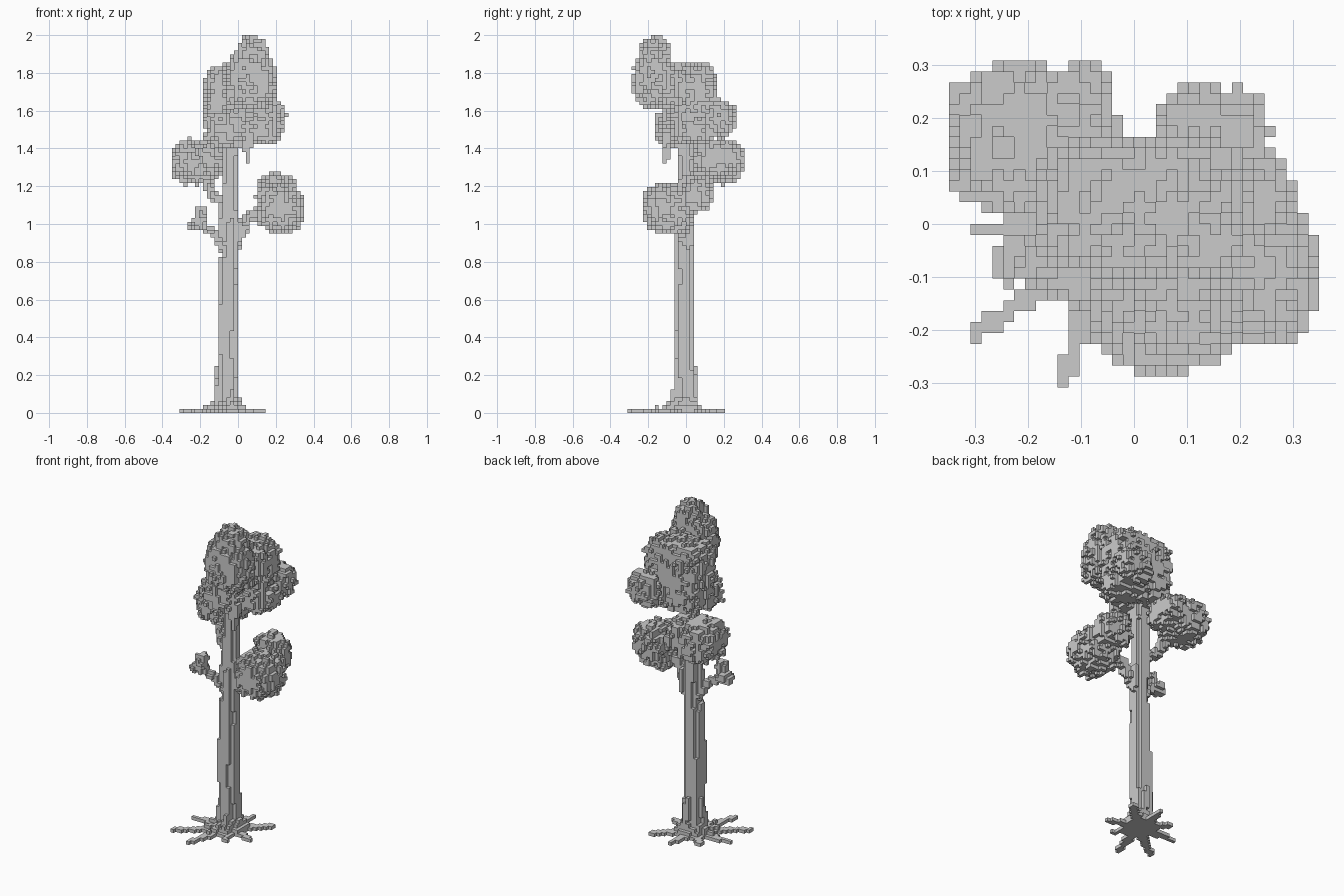
import bpy
import bmesh
import random
from mathutils import Vector, noise

random.seed(4)
V = 2 / 97                      # edge of one cube

cube = bpy.data.objects.get("Cube")
if cube:
    bpy.data.objects.remove(cube, do_unlink=True)

grey = bpy.data.materials.new("plain grey")
grey.use_nodes = True
COLOUR = (0.6, 0.6, 0.6, 1)
grey.diffuse_color = COLOUR
grey.node_tree.nodes["Principled BSDF"].inputs["Base Color"].default_value = COLOUR

SIDES = {
    (1, 0, 0): ((1, 0, 0), (1, 1, 0), (1, 1, 1), (1, 0, 1)),
    (-1, 0, 0): ((0, 0, 0), (0, 0, 1), (0, 1, 1), (0, 1, 0)),
    (0, 1, 0): ((0, 1, 0), (0, 1, 1), (1, 1, 1), (1, 1, 0)),
    (0, -1, 0): ((0, 0, 0), (1, 0, 0), (1, 0, 1), (0, 0, 1)),
    (0, 0, 1): ((0, 0, 1), (1, 0, 1), (1, 1, 1), (0, 1, 1)),
    (0, 0, -1): ((0, 0, 0), (0, 1, 0), (1, 1, 0), (1, 0, 0)),
}
parts = {}
taken = set()


def add(a, b):
    return tuple(i + j for i, j in zip(a, b))


def centre(cell):
    return Vector([(i + 0.5) * V for i in cell])


def fill(name, low, high, inside):
    """Fill the free grid cells of a box that pass the inside test."""
    a, b = ([int(c // V) for c in p] for p in (low, high))
    cells = {(x, y, z)
             for x in range(max(a[0], -17), min(b[0], 16) + 1)
             for y in range(max(a[1], -15), min(b[1], 14) + 1)
             for z in range(max(a[2], 0), min(b[2], 96) + 1)
             if (x, y, z) not in taken and inside(centre((x, y, z)))}
    parts.setdefault(name, set()).update(cells)
    taken.update(cells)


def limb(name, start, end, r0, r1, rough=0.004):
    """Tapered round limb between two points."""
    s, e = Vector(start), Vector(end)
    d = e - s
    pad = Vector((1, 1, 1)) * max(r0, r1)

    def inside(p):
        t = min(max((p - s).dot(d) / d.length_squared, 0), 1)
        bark = rough * noise.noise(Vector((p.x * 25, p.y * 25, p.z * 4)))
        return (p - s - d * t).length < r0 + (r1 - r0) * t + bark

    low = [min(i, j) for i, j in zip(s, e)]
    high = [max(i, j) for i, j in zip(s, e)]
    fill(name, Vector(low) - pad, Vector(high) + pad, inside)


def clump(name, middle, size, power):
    """Boxy leaf ellipsoid with a ragged surface."""
    m, r = Vector(middle), Vector(size)

    def inside(p):
        d = sum(abs((p[i] - m[i]) / r[i]) ** power for i in range(3))
        return d < 1 + 0.35 * noise.noise(p * 24) + random.uniform(-0.34, 0.34)

    fill(name, m - r * 1.15, m + r * 1.15, inside)


# Trunk with a flared foot and a thick fork
limb("trunk", (-0.054, -0.005, 0), (-0.054, -0.008, 0.8), 0.057, 0.05, 0.014)
limb("trunk", (-0.045, -0.006, 0.78), (-0.042, 0.003, 1.5), 0.05, 0.04, 0.012)
limb("trunk_foot", (-0.05, -0.01, 0), (-0.05, -0.01, 0.1), 0.11, 0.05, 0.03)
limb("trunk_foot", (-0.1, -0.02, 0), (-0.1, -0.02, 0.2), 0.03, 0.016)
limb("trunk_fork", (-0.045, -0.005, 0.9), (-0.035, -0.01, 1.01), 0.057, 0.05, 0.03)

# Roots lying on the ground
for tip in [(-0.3, -0.21), (-0.13, -0.3), (-0.3, -0.01), (-0.18, 0.12),
            (-0.03, 0.195), (0.13, -0.07), (0.13, 0.15), (0.02, -0.15)]:
    limb("roots", (-0.05, -0.01, 0.005), (*tip, 0.008), 0.036, 0.014, 0.003)

# Branches
limb("right_branch", (-0.03, 0, 0.88), (0.06, -0.03, 1.04), 0.035, 0.03)
limb("right_branch", (0.06, -0.03, 1.04), (0.2, -0.06, 1.09), 0.03, 0.03)
limb("left_branch", (-0.06, 0.01, 1.1), (-0.14, 0.04, 1.16), 0.03, 0.028)
limb("left_branch", (-0.14, 0.04, 1.16), (-0.18, 0.12, 1.3), 0.034, 0.03)
limb("low_branch", (-0.08, -0.01, 0.87), (-0.13, -0.05, 0.96), 0.028, 0.022)
limb("low_branch", (-0.13, -0.05, 0.96), (-0.25, -0.07, 0.99), 0.022, 0.014)
limb("top_branch", (-0.04, 0, 1.36), (0.05, -0.12, 1.7), 0.035, 0.03)
limb("hanging_twig", (0.05, -0.11, 1.34), (0.05, -0.1, 1.46), 0.018, 0.03)

# Leaf clumps
for name, middle, size, power in [
    ("crown_front", (0.065, -0.17, 1.755), (0.13, 0.105, 0.145), 2.8),
    ("crown_tip", (0.08, -0.165, 1.89), (0.08, 0.08, 0.105), 2.2),
    ("crown_core", (0.015, 0.035, 1.637), (0.185, 0.125, 0.205), 4.2),
    ("crown_back", (0.15, 0.175, 1.56), (0.1, 0.085, 0.095), 2.4),
    ("crown_base", (0.12, 0.03, 1.5), (0.11, 0.11, 0.075), 2.6),
    ("crown_low", (-0.05, -0.065, 1.51), (0.125, 0.09, 0.1), 2.6),
    ("left_clump", (-0.225, 0.165, 1.33), (0.12, 0.135, 0.113), 2.8),
    ("left_clump", (-0.1, 0.17, 1.355), (0.06, 0.13, 0.085), 2.6),
    ("right_clump", (0.225, -0.09, 1.085), (0.118, 0.13, 0.125), 2.8),
    ("right_clump", (0.205, 0.05, 1.165), (0.1, 0.085, 0.1), 2.6),
    ("small_clump", (-0.19, -0.08, 1.055), (0.035, 0.04, 0.045), 2),
    ("small_clump", (-0.22, -0.07, 1.0), (0.05, 0.045, 0.035), 2),
]:
    clump(name, middle, size, power)

# Drop loose cubes and plug single holes
for cells in parts.values():
    loose = {c for c in cells
             if sum(add(c, s) in taken for s in SIDES) < 1}
    cells -= loose
    taken -= loose
    holes = {n for c in cells for n in (add(c, s) for s in SIDES)
             if n not in taken and sum(add(n, t) in taken for t in SIDES) >= 5}
    cells |= holes
    taken |= holes

# Turn every part into a mesh of its exposed cube sides
for name, cells in parts.items():
    bm = bmesh.new()
    corners = {}
    for cell in sorted(cells):
        for side, quad in SIDES.items():
            if add(cell, side) in taken:
                continue
            face = []
            for q in quad:
                key = add(cell, q)
                if key not in corners:
                    corners[key] = bm.verts.new([i * V for i in key])
                face.append(corners[key])
            bm.faces.new(face)
    mesh = bpy.data.meshes.new(name)
    bm.to_mesh(mesh)
    bm.free()
    mesh.materials.append(grey)
    bpy.context.collection.objects.link(bpy.data.objects.new(name, mesh))
